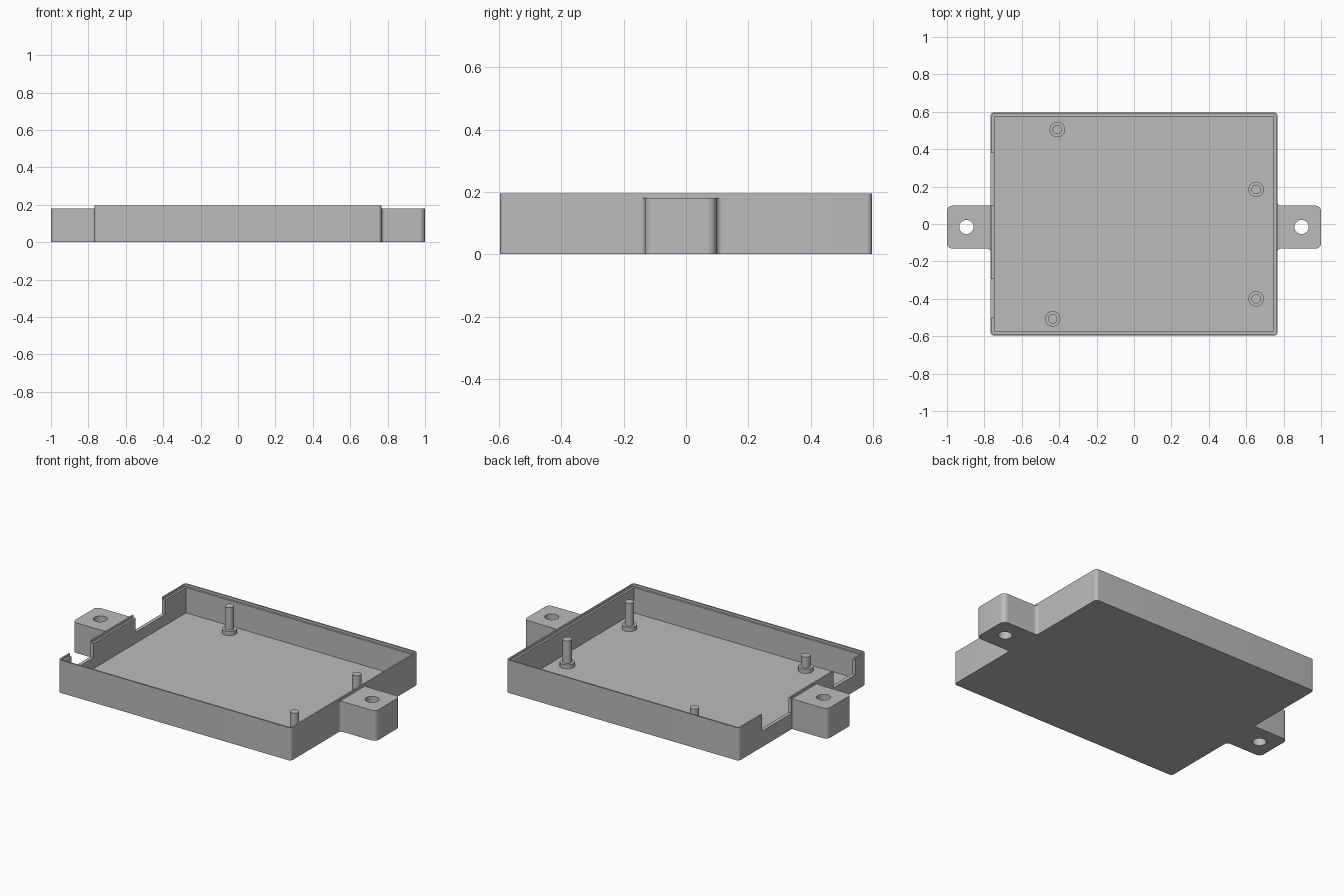
import bpy, bmesh, math
from mathutils import Vector

if "Cube" in bpy.data.objects:
    bpy.data.objects.remove(bpy.data.objects["Cube"], do_unlink=True)

grey = bpy.data.materials.new("plain_grey")
grey.use_nodes = True
grey.diffuse_color = (0.5, 0.5, 0.5, 1)
grey.node_tree.nodes["Principled BSDF"].inputs["Base Color"].default_value = (0.5, 0.5, 0.5, 1)


def rounded_outline(corners, steps=8):
    """Replace each (x, y, radius) corner by an arc."""
    out = []
    for i, (x, y, r) in enumerate(corners):
        p = Vector((x, y))
        if r == 0:
            out.append(p)
            continue
        a = (Vector(corners[i - 1][:2]) - p).normalized()
        b = (Vector(corners[(i + 1) % len(corners)][:2]) - p).normalized()
        for k in range(steps + 1):
            t = k / steps * math.pi / 2
            out.append(p + a * r * (1 - math.sin(t)) + b * r * (1 - math.cos(t)))
    return out


def prism(name, outline, z0, z1):
    """Extrude a flat outline between two heights."""
    bm = bmesh.new()
    face = bm.faces.new([bm.verts.new((p[0], p[1], z0)) for p in outline])
    top = bmesh.ops.extrude_face_region(bm, geom=[face])["geom"]
    moved = [v for v in top if isinstance(v, bmesh.types.BMVert)]
    bmesh.ops.translate(bm, verts=moved, vec=(0, 0, z1 - z0))
    bmesh.ops.remove_doubles(bm, verts=bm.verts, dist=0.0001)
    bmesh.ops.recalc_face_normals(bm, faces=bm.faces)
    mesh = bpy.data.meshes.new(name)
    bm.to_mesh(mesh)
    bm.free()
    mesh.materials.append(grey)
    obj = bpy.data.objects.new(name, mesh)
    bpy.context.collection.objects.link(obj)
    return obj


def box(name, x0, x1, y0, y1, z0, z1, r=0):
    return prism(name, rounded_outline([(x0, y0, r), (x1, y0, r), (x1, y1, r), (x0, y1, r)]), z0, z1)


def disc(name, x, y, r, z0, z1):
    angles = [k * math.tau / 32 for k in range(32)]
    return prism(name, [(x + r * math.cos(a), y + r * math.sin(a)) for a in angles], z0, z1)


def activate(obj):
    bpy.ops.object.select_all(action='DESELECT')
    obj.select_set(True)
    bpy.context.view_layer.objects.active = obj


def cut(obj, cutter):
    cutter.hide_render = True
    mod = obj.modifiers.new("cut", 'BOOLEAN')
    mod.operation = 'DIFFERENCE'
    mod.solver = 'EXACT'
    mod.object = cutter
    activate(obj)
    bpy.ops.object.modifier_apply(modifier=mod.name)
    bpy.data.objects.remove(cutter, do_unlink=True)


def smooth(obj):
    activate(obj)
    bpy.ops.object.shade_smooth_by_angle(angle=math.radians(30))


W, D, H, FLOOR, WALL, LIP = 0.767, 0.597, 0.195, 0.03, 0.021, 0.009

# Tray: floor and walls, with a ledge inside the rim
tray = box("tray", -W, W, -D, D, 0, H, 0.018)
cut(tray, box("cavity", -W + WALL, W - WALL, -D + WALL, D - WALL, FLOOR, H + 0.1))
cut(tray, box("ledge", -W + LIP, W - LIP, -D + LIP, D - LIP, H - 0.014, H + 0.1, 0.009))

# Cable notches in the right-hand wall
for y0, y1 in [(-0.5, -0.295), (0.1, 0.38)]:
    cut(tray, box("notch", -W - 0.1, -W + WALL + 0.03, y0, y1, 0.095, H + 0.1))
smooth(tray)

# Mounting ears, blended into the walls
Y0, Y1, R = -0.132, 0.098, 0.018
for side, name in [(1, "left_ear"), (-1, "right_ear")]:
    corners = [(W - 0.007, Y0 - R, 0), (W, Y0 - R, 0), (W, Y0, R),
               (1, Y0, 0.03), (1, Y1, 0.03)]
    if side > 0:
        corners += [(W, Y1, R), (W, Y1 + R, 0), (W - 0.007, Y1 + R, 0)]
    else:
        corners += [(W - 0.007, Y1, 0)]
    ear = prism(name, [(side * p.x, p.y) for p in rounded_outline(corners)], 0, 0.18)
    cut(ear, disc("screw_hole", side * 0.896, -0.016, 0.038, -0.1, 0.3))
    smooth(ear)

# Board posts: a wide foot with a thin pin
posts = [(-0.41, 0.505, 0.19), (0.653, 0.185, 0.19), (0.653, -0.4, 0.19), (-0.435, -0.507, 0.12)]
for i, (x, y, top) in enumerate(posts, 1):
    smooth(disc(f"post_foot_{i}", x, y, 0.041, FLOOR - 0.005, FLOOR + 0.025))
    smooth(disc(f"post_pin_{i}", x, y, 0.025, FLOOR, top))
